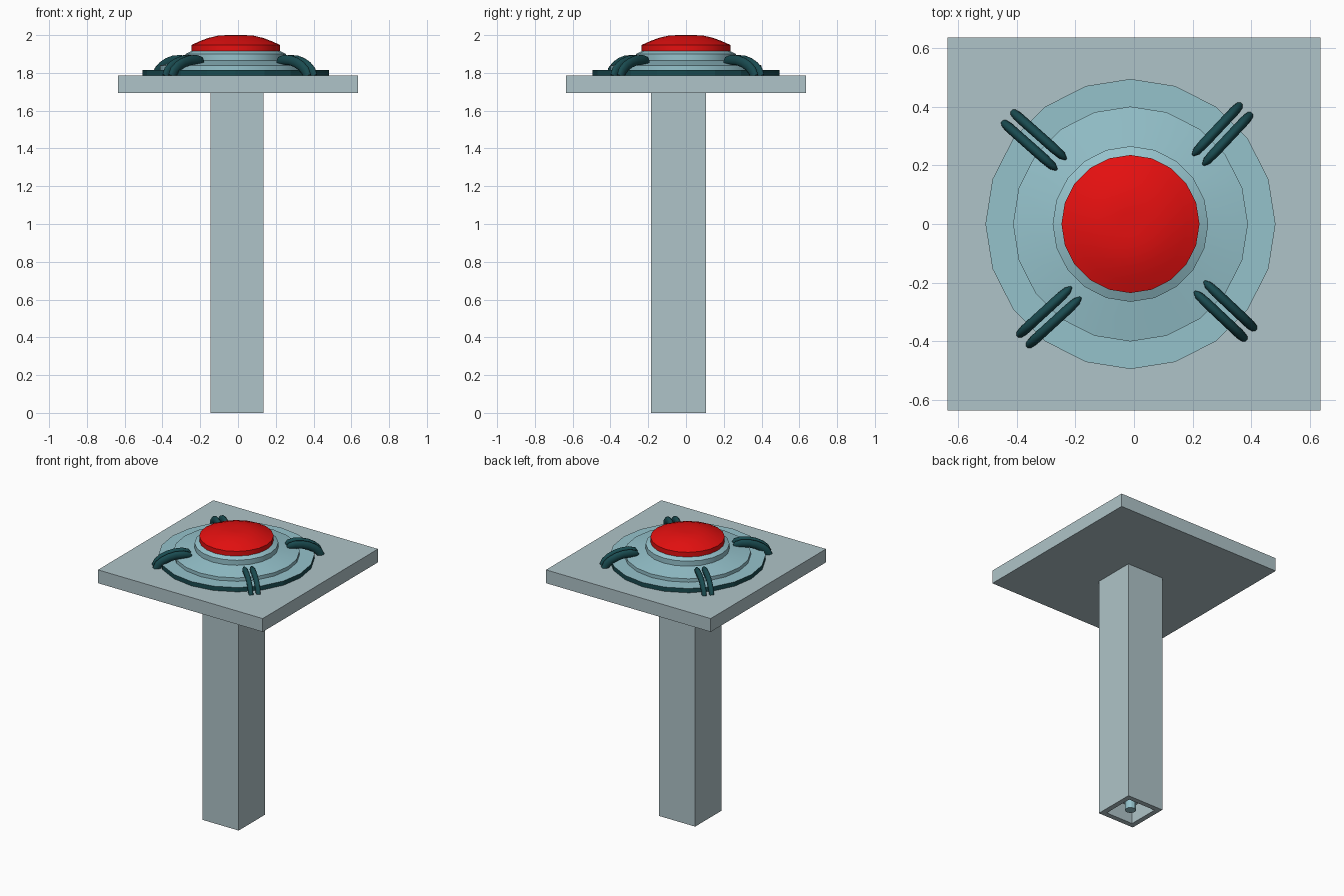
import bpy, bmesh
from math import sin, cos, pi, radians
from mathutils import Vector

if "Cube" in bpy.data.objects:
    bpy.data.objects.remove(bpy.data.objects["Cube"])

CX = -0.012   # centre of the round button parts


def material(name, rgb):
    m = bpy.data.materials.new(name)
    m.diffuse_color = (*rgb, 1)
    m.use_nodes = True
    m.node_tree.nodes["Principled BSDF"].inputs["Base Color"].default_value = m.diffuse_color
    return m


STONE = material("pale_grey", (0.43, 0.55, 0.58))
BLUE = material("pale_blue", (0.30, 0.54, 0.60))
TEAL = material("dark_teal", (0.01, 0.07, 0.08))
RED = material("red", (0.78, 0.005, 0.005))


def finish(name, bm, *mats):
    bmesh.ops.recalc_face_normals(bm, faces=bm.faces)
    me = bpy.data.meshes.new(name)
    bm.to_mesh(me)
    bm.free()
    ob = bpy.data.objects.new(name, me)
    bpy.context.collection.objects.link(ob)
    for m in mats:
        me.materials.append(m)
    return ob


def smooth(ob, angle):
    bpy.ops.object.select_all(action='DESELECT')
    ob.select_set(True)
    bpy.context.view_layer.objects.active = ob
    bpy.ops.object.shade_smooth_by_angle(angle=radians(angle))


def box(name, x0, x1, y0, y1, z0, z1, mat):
    bm = bmesh.new()
    bmesh.ops.create_cube(bm, size=1)
    for v in bm.verts:
        v.co = ((x0 + x1) / 2 + v.co.x * (x1 - x0),
                (y0 + y1) / 2 + v.co.y * (y1 - y0),
                (z0 + z1) / 2 + v.co.z * (z1 - z0))
    return finish(name, bm, mat)


def lathe(name, profile, *mats, cx=CX, cy=0, sides=20):
    """Stack of rings (radius, z) with capped ends."""
    bm = bmesh.new()
    rings = [[bm.verts.new((cx + r * cos(2 * pi * i / sides), cy + r * sin(2 * pi * i / sides), z))
              for i in range(sides)] for r, z in profile]
    for a, b in zip(rings, rings[1:]):
        for i in range(sides):
            j = (i + 1) % sides
            bm.faces.new((a[i], a[j], b[j], b[i]))
    bm.faces.new(rings[0])
    bm.faces.new(rings[-1])
    return finish(name, bm, *mats)


# Plate and post
box("plate", -0.636, 0.636, -0.636, 0.636, 1.693, 1.786, STONE)
post = box("post", -0.145, 0.135, -0.185, 0.106, 0, 1.70, STONE)

# Open socket in the foot of the post, with a rod inside
px, py = -0.005, -0.04
bm = bmesh.new()
bm.from_mesh(post.data)
bottom = min(bm.faces, key=lambda f: f.calc_center_median().z)
bmesh.ops.inset_individual(bm, faces=[bottom], thickness=0.05)
moved = bmesh.ops.extrude_discrete_faces(bm, faces=[bottom])["faces"][0]
bmesh.ops.translate(bm, verts=moved.verts, vec=(0, 0, 0.12))
bm.to_mesh(post.data)
bm.free()
lathe("socket_rod", [(0.035, 0.01), (0.035, 0.13)], BLUE, cx=px, cy=py, sides=12)

# Base disc: dark rim, pale top
disc = lathe("base_disc", [(0.494, 1.78), (0.494, 1.816)], BLUE, TEAL)
for f in disc.data.polygons:
    f.material_index = 0 if f.normal.z > 0.5 else 1

# Stepped housing and button
housing = lathe("housing", [(0.40, 1.81), (0.40, 1.84), (0.265, 1.865), (0.265, 1.90), (0.235, 1.915)], BLUE)
smooth(housing, 25)
button = lathe("button", [(0.235, 1.91), (0.235, 1.948), (0.19, 1.968), (0.145, 1.985),
                          (0.09, 1.998), (0.04, 2.0)], RED)
smooth(button, 25)

# Arched clamps in pairs: radial path (fraction along, z, girth) with oval section
ARCH = [(0.0, 1.856, 0.35), (0.06, 1.864, 0.8), (0.22, 1.869, 1), (0.42, 1.866, 1), (0.6, 1.854, 1),
        (0.76, 1.835, 1), (0.88, 1.811, 1), (0.95, 1.78, 0.9)]


def clamp(name, inner, outer, shift, sides=10):
    a, b = Vector(inner), Vector(outer)
    d = (b - a).normalized()
    side = Vector((-d.y, d.x))
    length = (b - a).length
    path = [Vector((t * length, z)) for t, z, g in ARCH]
    bm = bmesh.new()
    rings = []
    for k, p in enumerate(path):
        tan = (path[min(k + 1, len(path) - 1)] - path[max(k - 1, 0)]).normalized()
        g = ARCH[k][2]
        ring = []
        for i in range(sides):
            u = 2 * pi * i / sides
            w, h = 0.017 * g * cos(u), 0.027 * g * sin(u)
            r, z = p.x - tan.y * h, p.y + tan.x * h
            xy = a + d * r + side * (w + shift)
            ring.append(bm.verts.new((xy.x, xy.y, z)))
        rings.append(ring)
    for p, q in zip(rings, rings[1:]):
        for i in range(sides):
            j = (i + 1) % sides
            bm.faces.new((p[i], p[j], q[j], q[i]))
    bm.faces.new(rings[0])
    bm.faces.new(rings[-1])
    smooth(finish(name, bm, TEAL), 50)


PAIRS = {"back_right": ((0.22, 0.22), (0.378, 0.388)),
         "back_left": ((-0.25, 0.205), (-0.427, 0.362)),
         "front_left": ((-0.20, -0.235), (-0.375, -0.395)),
         "front_right": ((0.225, -0.215), (0.393, -0.373))}
for where, (inner, outer) in PAIRS.items():
    for n, shift in enumerate((-0.024, 0.024), 1):
        clamp(f"clamp_{where}_{n}", inner, outer, shift)
